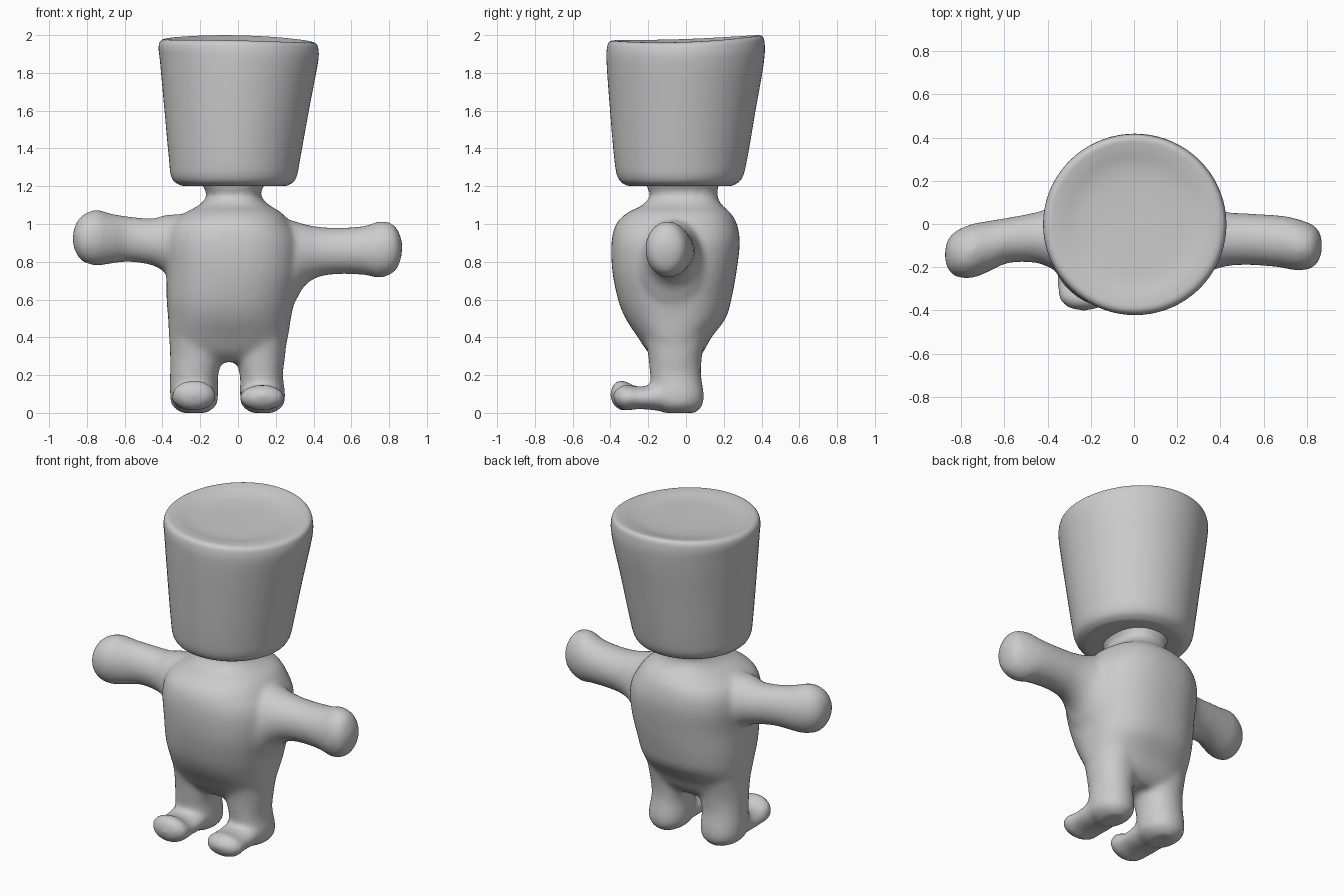
import bpy, bmesh, math


def spline(rows, steps=5):
    """Smoothly interpolate section rows (Catmull-Rom)."""
    out = []
    n = len(rows)
    for i in range(n - 1):
        p = [rows[max(0, min(n - 1, i + k))] for k in (-1, 0, 1, 2)]
        for s in range(steps):
            t = s / steps
            out.append([0.5 * (2 * b + (c - a) * t + (2 * a - 5 * b + 4 * c - d) * t * t
                               + (3 * b - a - 3 * c + d) * t ** 3)
                        for a, b, c, d in zip(*p)])
    out.append(list(rows[-1]))
    return out


def loft(bm, axis, rows, power=2.0, segs=48):
    """Skin oval sections: (station, u_min, u_max, v_min, v_max) along an axis."""
    rings = []
    for t, u0, u1, v0, v1 in spline(rows):
        ring = []
        for k in range(segs):
            a = 2 * math.pi * k / segs
            c, s = math.cos(a), math.sin(a)
            u = (u0 + u1) / 2 + (u1 - u0) / 2 * math.copysign(abs(c) ** (2 / power), c)
            v = (v0 + v1) / 2 + (v1 - v0) / 2 * math.copysign(abs(s) ** (2 / power), s)
            co = {"x": (t, u, v), "y": (u, t, v), "z": (u, v, t)}[axis]
            ring.append(bm.verts.new(co))
        rings.append(ring)
    faces = [bm.faces.new(rings[0]), bm.faces.new(rings[-1])]
    for r, q in zip(rings, rings[1:]):
        for k in range(segs):
            j = (k + 1) % segs
            faces.append(bm.faces.new((r[k], r[j], q[j], q[k])))
    bmesh.ops.recalc_face_normals(bm, faces=faces)


def finish(bm, name):
    me = bpy.data.meshes.new(name)
    bm.to_mesh(me)
    bm.free()
    for p in me.polygons:
        p.use_smooth = True
    ob = bpy.data.objects.new(name, me)
    bpy.context.collection.objects.link(ob)
    return ob


bm = bmesh.new()
# torso and neck
loft(bm, "z", [
    (0.27, -0.33, 0.22, -0.14, 0.04), (0.32, -0.355, 0.245, -0.20, 0.09),
    (0.40, -0.365, 0.265, -0.255, 0.135), (0.50, -0.37, 0.28, -0.32, 0.21),
    (0.60, -0.378, 0.30, -0.36, 0.24), (0.75, -0.38, 0.33, -0.39, 0.268),
    (0.90, -0.39, 0.33, -0.395, 0.285), (1.00, -0.36, 0.28, -0.37, 0.27),
    (1.06, -0.28, 0.23, -0.31, 0.235), (1.10, -0.205, 0.165, -0.23, 0.19),
    (1.15, -0.165, 0.12, -0.19, 0.165), (1.19, -0.18, 0.13, -0.205, 0.17),
    (1.24, -0.21, 0.17, -0.22, 0.18)], 2.35)
# arm on the -x side, bent slightly forward
loft(bm, "x", [
    (-0.875, -0.16, -0.12, 0.90, 0.94), (-0.86, -0.21, -0.07, 0.85, 1.00),
    (-0.82, -0.245, -0.03, 0.80, 1.05), (-0.75, -0.25, 0.0, 0.78, 1.075),
    (-0.67, -0.22, 0.015, 0.79, 1.055), (-0.58, -0.18, 0.03, 0.80, 1.04),
    (-0.45, -0.18, 0.055, 0.78, 1.03), (-0.37, -0.21, 0.08, 0.735, 1.05),
    (-0.20, -0.25, 0.11, 0.65, 1.05)])
# arm on the +x side
loft(bm, "x", [
    (0.87, -0.12, -0.08, 0.86, 0.90), (0.855, -0.17, -0.03, 0.79, 0.95),
    (0.82, -0.205, 0.0, 0.74, 1.0), (0.75, -0.215, 0.025, 0.715, 1.015),
    (0.67, -0.20, 0.04, 0.73, 0.99), (0.54, -0.19, 0.048, 0.735, 0.98),
    (0.43, -0.195, 0.055, 0.72, 0.985), (0.35, -0.22, 0.075, 0.67, 1.0),
    (0.28, -0.25, 0.11, 0.56, 1.02), (0.15, -0.27, 0.13, 0.50, 1.04)])
# legs and feet
for a, b, toe, top in ((-0.36, -0.105, -0.40, 0.175), (0.01, 0.25, -0.385, 0.15)):
    inner = 0.012 if a < 0 else -0.012
    m = (a + b) / 2
    loft(bm, "z", [
        (0.00, a + 0.06, b - 0.06, -0.12, 0.05), (0.04, a + 0.01, b - 0.01, -0.17, 0.088),
        (0.10, a, b, -0.18, 0.095), (0.20, a, b + min(inner, 0), -0.19, 0.08),
        (0.30, a - max(-inner, 0) * 2, b + max(inner, 0) * 2, -0.20, 0.085),
        (0.42, a - 0.005, b + 0.01, -0.22, 0.11)], 2.1)
    loft(bm, "y", [
        (toe, m - 0.02, m + 0.02, 0.08, 0.11), (toe + 0.015, m - 0.075, m + 0.075, 0.045, top - 0.025),
        (toe + 0.06, m - 0.115, m + 0.115, 0.012, top), (-0.26, m - 0.12, m + 0.11, 0.02, 0.14),
        (-0.18, m - 0.12, m + 0.11, 0.015, 0.15), (-0.05, m - 0.11, m + 0.11, 0.0, 0.2)])
body = finish(bm, "body")
r = body.modifiers.new("fuse", "REMESH")
r.mode = "VOXEL"
r.voxel_size = 0.016
r.use_smooth_shade = True
s = body.modifiers.new("soften", "SMOOTH")
s.factor = 0.5
s.iterations = 10

# bucket-shaped head with a shallow wavy top
bm = bmesh.new()
loft(bm, "z", [
    (1.205, -0.03, -0.01, -0.04, -0.02), (1.20, -0.25, 0.21, -0.26, 0.20),
    (1.21, -0.315, 0.275, -0.325, 0.26), (1.25, -0.353, 0.31, -0.362, 0.30),
    (1.35, -0.366, 0.33, -0.38, 0.325), (1.60, -0.389, 0.375, -0.402, 0.368),
    (1.85, -0.412, 0.422, -0.42, 0.412), (1.94, -0.42, 0.425, -0.418, 0.416),
    (1.975, -0.40, 0.405, -0.40, 0.40), (1.975, -0.35, 0.35, -0.35, 0.35),
    (1.958, -0.24, 0.24, -0.24, 0.24), (1.955, -0.01, 0.01, -0.01, 0.01)], segs=72)
for v in bm.verts:
    w = max(0.0, (v.co.z - 1.8) / 0.17)
    a = math.atan2(v.co.y, v.co.x)
    d = min(1.0, math.hypot(v.co.x, v.co.y) / 0.4)
    v.co.z += w * d * d * (0.014 * math.sin(a) - 0.008 * math.cos(a) - 0.007 * math.cos(2 * a))
finish(bm, "head")
